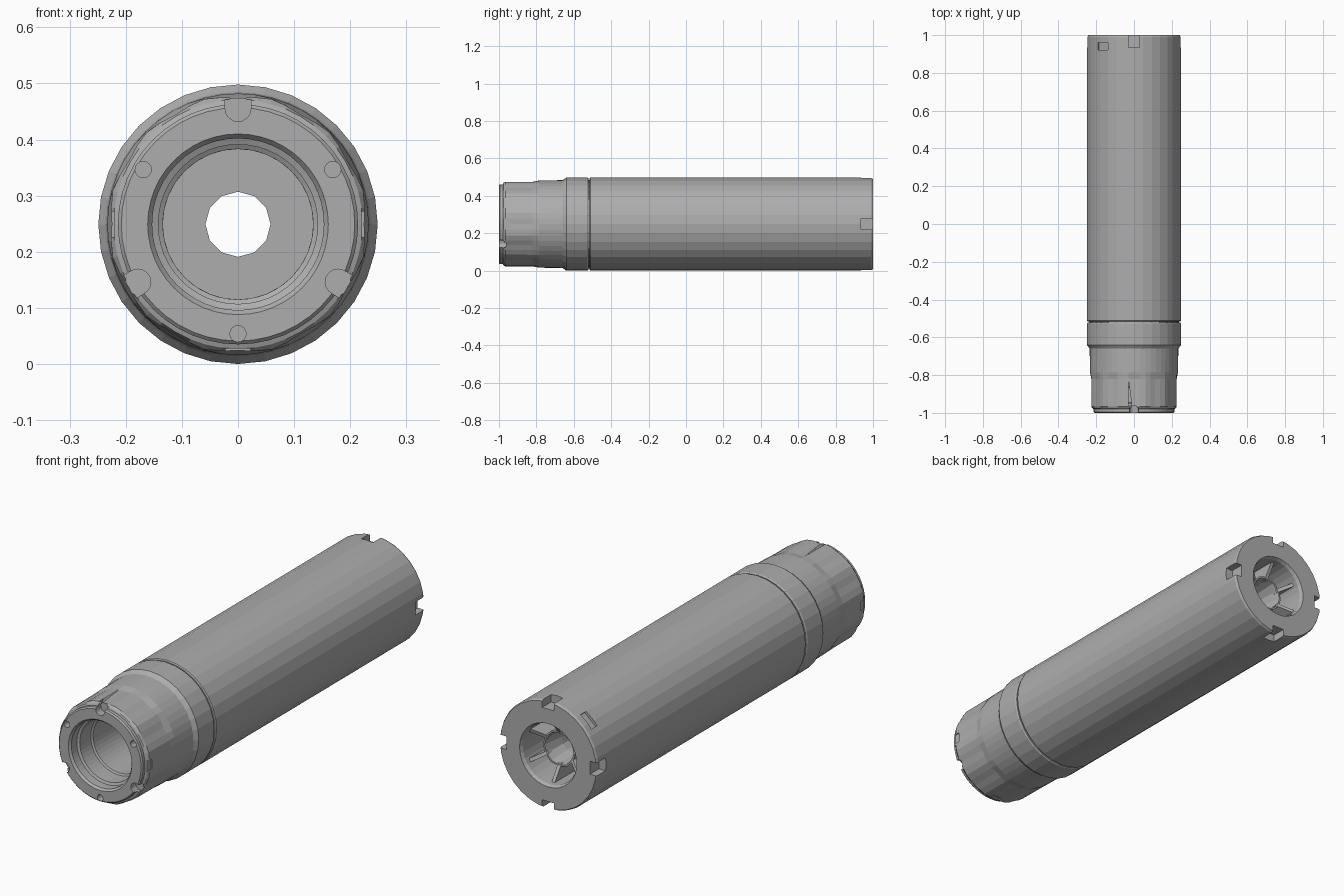
import bpy
import bmesh
from math import pi, cos, sin, radians

cube = bpy.data.objects.get("Cube")
if cube:
    bpy.data.objects.remove(cube, do_unlink=True)

CZ = 0.249      # height of the long axis
R = 0.249       # outer radius

metal = bpy.data.materials.new("grey metal")
metal.use_nodes = True
GREY = (0.42, 0.42, 0.42, 1)
metal.diffuse_color = GREY
metal.node_tree.nodes["Principled BSDF"].inputs["Base Color"].default_value = GREY


def finish(bm, name):
    bmesh.ops.recalc_face_normals(bm, faces=bm.faces)
    mesh = bpy.data.meshes.new(name)
    bm.to_mesh(mesh)
    bm.free()
    mesh.materials.append(metal)
    obj = bpy.data.objects.new(name, mesh)
    bpy.context.collection.objects.link(obj)
    return obj


def lathe(name, profile, sides, flutes=0):
    """Spin a closed (radius, y[, flute depth]) loop around the y axis."""
    bm = bmesh.new()
    rings = []
    for r, y, *depth in profile:
        d = depth[0] if depth else 0
        ring = []
        for i in range(sides):
            a = 2 * pi * i / sides
            rad = r - d * (0.5 + 0.5 * cos(flutes * a))
            ring.append(bm.verts.new((rad * cos(a), y, CZ + rad * sin(a))))
        rings.append(ring)
    for k, ring in enumerate(rings):
        nxt = rings[(k + 1) % len(rings)]
        for i in range(sides):
            j = (i + 1) % sides
            bm.faces.new((ring[i], ring[j], nxt[j], nxt[i]))
    return finish(bm, name)


def place(obj, angle, r, y):
    a = radians(angle)
    obj.location = (r * cos(a), y, CZ + r * sin(a))
    return a


def box(name, angle, r0, r1, y0, y1, width):
    """Block spanning r0..r1 outward at an angle around the axis."""
    bm = bmesh.new()
    bmesh.ops.create_cube(bm, size=1)
    bmesh.ops.scale(bm, vec=(r1 - r0, y1 - y0, width), verts=bm.verts)
    obj = finish(bm, name)
    obj.rotation_euler = (0, -place(obj, angle, (r0 + r1) / 2, (y0 + y1) / 2), 0)
    return obj


def pin(name, angle, r, radius, y0, y1):
    bm = bmesh.new()
    bmesh.ops.create_cone(bm, cap_ends=True, segments=16, radius1=radius,
                          radius2=radius, depth=y1 - y0)
    obj = finish(bm, name)
    place(obj, angle, r, (y0 + y1) / 2)
    obj.rotation_euler = (pi / 2, 0, 0)
    return obj


def cut(target, cutter):
    mod = target.modifiers.new("cut", 'BOOLEAN')
    mod.operation = 'DIFFERENCE'
    mod.solver = 'EXACT'
    mod.object = cutter
    bpy.context.view_layer.objects.active = target
    bpy.ops.object.modifier_apply(modifier=mod.name)
    bpy.data.objects.remove(cutter, do_unlink=True)


# Main tube with rear opening, inner wall and a neck under the collar
body = lathe("main_tube", [
    (0.237, -0.535), (0.237, -0.516), (0.245, -0.516), (R, -0.511),
    (R, 0.99), (0.244, 1.0), (0.145, 1.0), (0.138, 0.985), (0.138, 0.78),
    (0.066, 0.78), (0.066, -0.35), (0.134, -0.35), (0.134, -0.535)], 32)

# Rear spanner slots and a small shallow pocket
for angle in range(0, 360, 90):
    cut(body, box("slot_cutter", angle, 0.212, 0.3, 0.935, 1.05, 0.06))
cut(body, box("pocket_cutter", 132, 0.236, 0.3, 0.92, 0.96, 0.075))

# Bored core tube with a flared rear mouth
lathe("core_tube", [
    (0.058, -0.351), (0.07, -0.351), (0.07, 0.78), (0.082, 0.92),
    (0.074, 0.92), (0.058, 0.82)], 12)

# Rear fins joining the core to the opening
for i in range(6):
    fin = box("rear_fin", 30 + 60 * i, 0.068, 0.142, 0.775, 0.965, 0.016)
    for v in fin.data.vertices:
        if v.co.x < 0 and v.co.y > 0:
            v.co.y -= 0.05

# Collar between tube and grip
lathe("collar", [
    (0.232, -0.665), (0.238, -0.655), (R, -0.64), (R, -0.528),
    (0.245, -0.522), (0.134, -0.522), (0.134, -0.665)], 32)

# Fluted front grip with stepped bore
grip = lathe("front_grip", [
    (0.161, -1.0), (0.208, -1.0), (0.214, -0.994), (0.214, -0.979),
    (0.222, -0.976), (0.231, -0.966, 0.006), (0.232, -0.82, 0.008),
    (0.233, -0.785), (0.235, -0.65), (0.134, -0.65), (0.134, -0.86),
    (0.142, -0.865), (0.142, -0.945), (0.153, -0.95), (0.153, -0.99)], 48, 12)

# Rounded face notches, pin holes and rim nicks
for angle in (90, 210, 330):
    cut(grip, pin("notch_cutter", angle, 0.206, 0.023, -1.05, -0.962))
    cut(grip, box("notch_cutter", angle, 0.206, 0.222, -1.05, -0.963, 0.046))
    cut(grip, pin("hole_cutter", angle + 180, 0.195, 0.0145, -1.05, -0.97))
for angle in range(0, 360, 90):
    cut(grip, box("nick_cutter", angle, 0.221, 0.3, -1.05, -0.945, 0.045))
